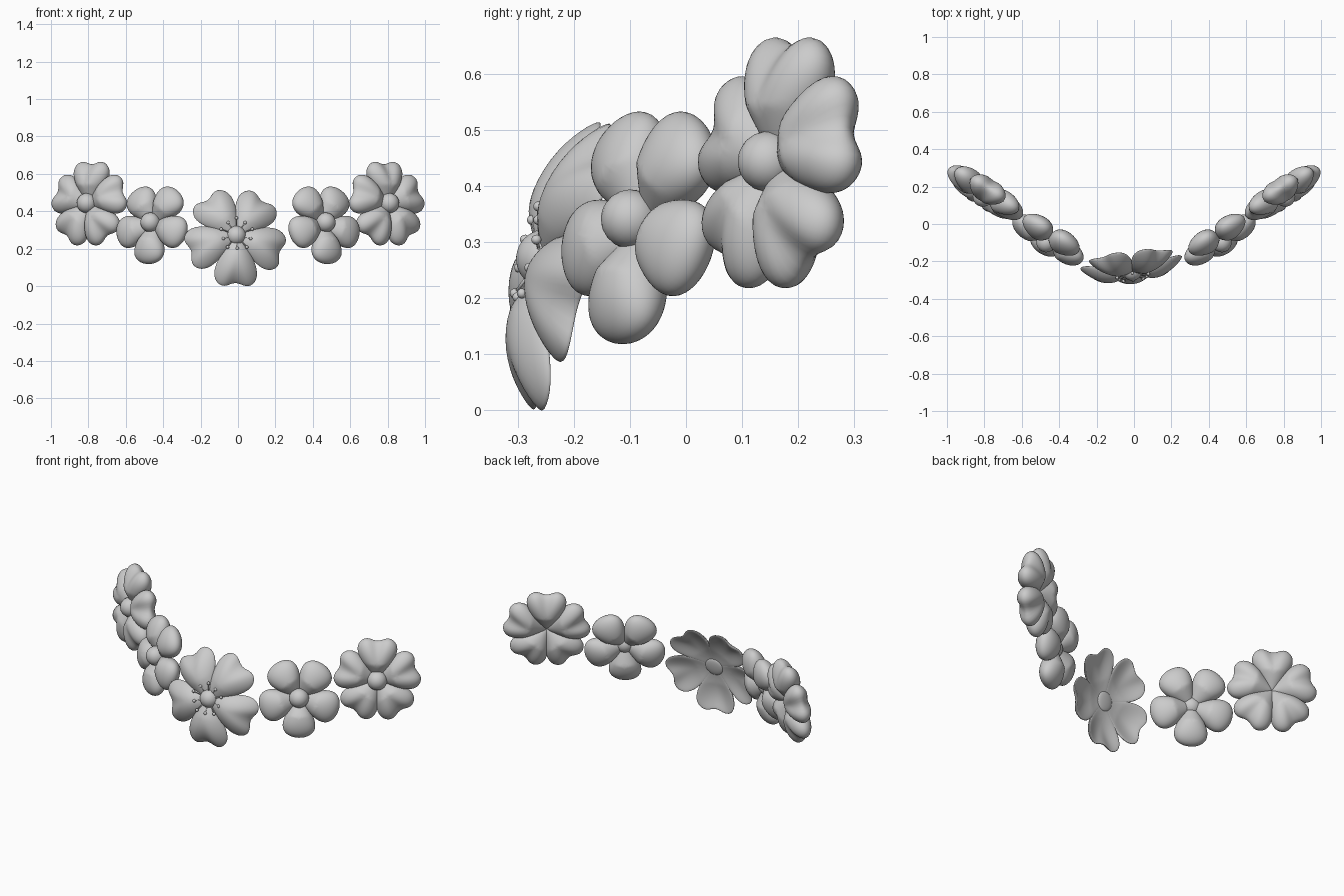
import bpy, bmesh, math
from mathutils import Matrix, Vector

if "Cube" in bpy.data.objects:
    bpy.data.objects.remove(bpy.data.objects["Cube"])


def finish(name, bm, matrix):
    bm.transform(matrix)
    bmesh.ops.recalc_face_normals(bm, faces=bm.faces)
    for f in bm.faces:
        f.smooth = True
    me = bpy.data.meshes.new(name)
    bm.to_mesh(me)
    bm.free()
    bpy.context.collection.objects.link(bpy.data.objects.new(name, me))


def add_petal(bm, angle, start, end, width, thick, taper, notch=0, groove=0, edge=0, tip=0, bulge=0):
    """Squashed sphere lying along local +Y, shaped into an egg or a heart, then spun to its angle."""
    verts = bmesh.ops.create_uvsphere(bm, u_segments=48, v_segments=24, radius=1)['verts']
    spin = Matrix.Rotation(math.radians(angle - 90), 3, 'Z')
    for v in verts:
        x, y, z = v.co
        s = (y + 1) / 2
        dip = math.exp(-(x / 0.32) ** 2) * s * s
        px = x * width * (taper + (1 - taper) * s)
        py = start + (end - start) * (s - notch * dip)
        pz = z * thick * (1 - groove * dip) * (0.35 + 0.65 * min(1, s * 2.5))
        # edges and tip curl backwards, middle bulges forwards
        pz += bulge * math.sin(math.pi * s) - edge * x * x * s - tip * s ** 4
        v.co = spin @ Vector((px, py, pz))


def add_ball(bm, pos, r, seg=24, back=1.0):
    """Ball whose rear half can be flattened."""
    for v in bmesh.ops.create_uvsphere(bm, u_segments=seg, v_segments=seg // 2, radius=r)['verts']:
        if v.co.z < 0:
            v.co.z *= back
        v.co += Vector(pos)


def frame(pos, yaw, tilt):
    return (Matrix.Translation(pos) @ Matrix.Rotation(math.radians(yaw), 4, 'Z')
            @ Matrix.Rotation(math.radians(90 - tilt), 4, 'X'))


def flower(name, matrix, first, core_z, core_r, core_back, **petal):
    bm = bmesh.new()
    for i in range(5):
        add_petal(bm, first + 72 * i, **petal)
    finish(name + "_petals", bm, matrix)
    bm = bmesh.new()
    add_ball(bm, (0, 0, core_z), core_r, back=core_back)
    finish(name + "_core", bm, matrix)


# side flowers, mirrored left and right
for side, sx in (("right", 1), ("left", -1)):
    mirror = Matrix.Diagonal((sx, 1, 1, 1))
    flower("round_flower_" + side, mirror @ frame((0.456, -0.078, 0.335), 32, 13), -90, 0.025, 0.053, 1,
           start=0.012, end=0.222, width=0.118, thick=0.062, taper=0.36)
    flower("heart_flower_" + side, mirror @ frame((0.795, 0.167, 0.44), 33, 8), 90, 0.025, 0.054, 0.5,
           start=0.0, end=0.242, width=0.15, thick=0.07, taper=0.25, notch=0.12, groove=0.4)

# centre flower with thin curled petals
centre = frame((-0.01, -0.25, 0.27), 7, 13)
flower("centre_flower", centre, -91, 0.0, 0.053, 0.2,
       start=-0.01, end=0.285, width=0.165, thick=0.024, taper=0.2, notch=0.12,
       edge=0.075, tip=0.045, bulge=0.02)

# stamens: thin filaments ending in beads
bm = bmesh.new()
for i in range(10):
    a = math.radians(36 * i + 18)
    d = Vector((math.cos(a), math.sin(a), 0))
    r = 0.078 if i % 2 else 0.088
    p, q = d * 0.04 + Vector((0, 0, 0.02)), d * r + Vector((0, 0, 0.034))
    rot = (q - p).to_track_quat('Z', 'Y').to_matrix().to_4x4()
    bmesh.ops.create_cone(bm, cap_ends=True, segments=8, radius1=0.003, radius2=0.003,
                          depth=(q - p).length, matrix=Matrix.Translation((p + q) / 2) @ rot)
    add_ball(bm, q, 0.009, 12)
finish("stamens", bm, centre)
